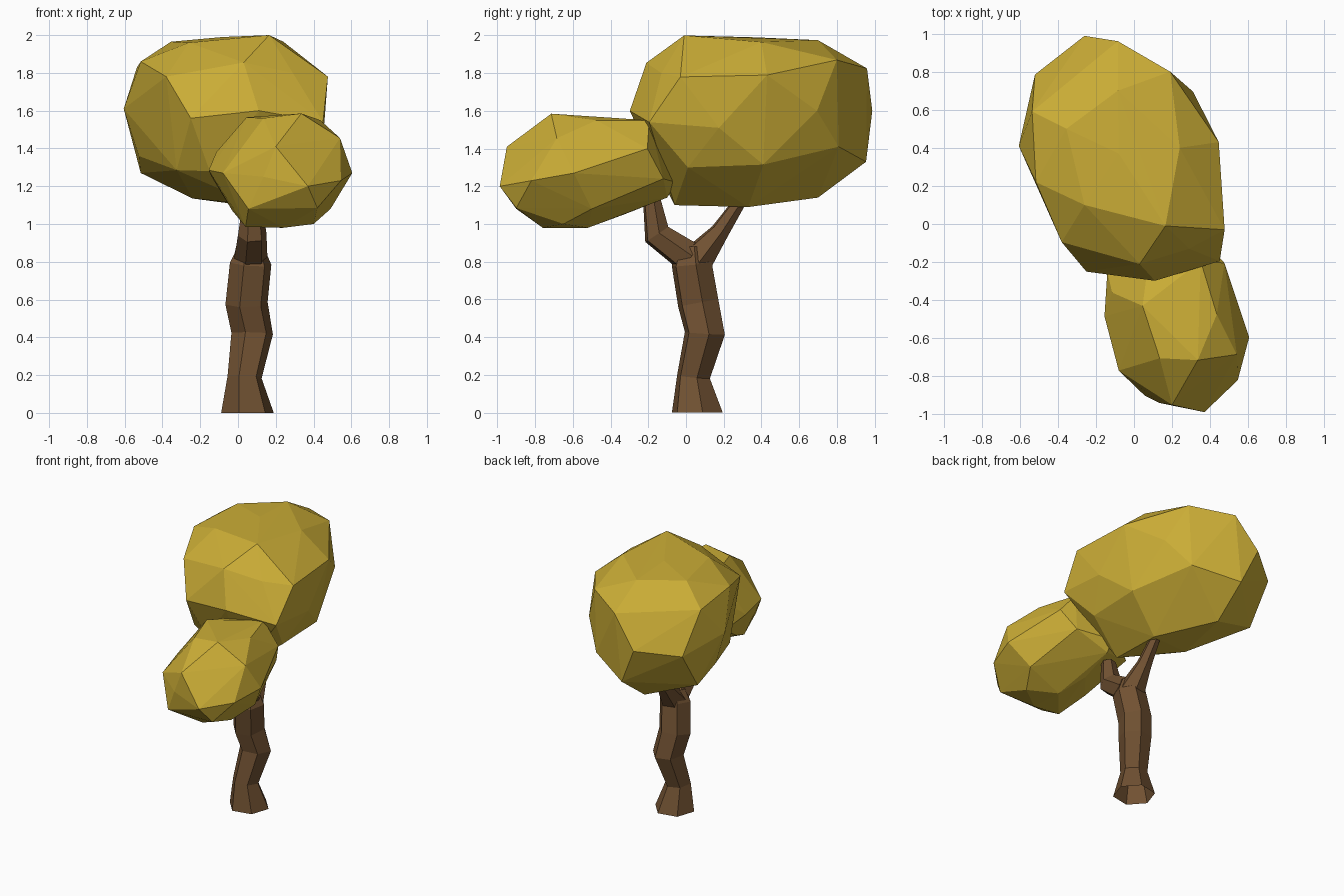
import bpy, bmesh, math
from mathutils import Vector


def material(name, color):
    m = bpy.data.materials.new(name)
    m.diffuse_color = (*color, 1)
    return m


bark = material("brown bark", (0.165, 0.083, 0.032))
leaf = material("mustard leaves", (0.60, 0.42, 0.037))


def finish(bm, name, mat):
    me = bpy.data.meshes.new(name)
    bm.to_mesh(me)
    bm.free()
    me.materials.append(mat)
    ob = bpy.data.objects.new(name, me)
    bpy.context.collection.objects.link(ob)
    return ob


def limb(name, path, sides=6, phase=0.2):
    """Angular tube along (x, y, z, radius) stations, open at its start."""
    bm = bmesh.new()
    rings = []
    pts = [Vector(p[:3]) for p in path]
    for i, p in enumerate(pts):
        d = pts[min(i + 1, len(pts) - 1)] - pts[max(i - 1, 0)]
        if p.z == 0:
            d = Vector((0, 0, 1))
        turn = Vector((0, 0, 1)).rotation_difference(d)
        ring = []
        for k in range(sides):
            a = phase + math.tau * k / sides
            off = Vector((math.cos(a), math.sin(a), 0)) * path[i][3]
            ring.append(bm.verts.new(p + turn @ off))
        rings.append(ring)
    for r, s in zip(rings, rings[1:]):
        for k in range(sides):
            n = (k + 1) % sides
            bm.faces.new((r[k], r[n], s[n], s[k]))
    bm.faces.new(rings[-1])
    return finish(bm, name, bark)


def crown(name, tiers):
    """Faceted leaf mass: convex hull over a few tiers of corner points."""
    bm = bmesh.new()
    for tier in tiers:
        for p in tier:
            bm.verts.new(p)
    bmesh.ops.convex_hull(bm, input=bm.verts)
    bmesh.ops.delete(bm, geom=[v for v in bm.verts if not v.link_faces], context='VERTS')
    bmesh.ops.recalc_face_normals(bm, faces=bm.faces)
    return finish(bm, name, leaf)


# Crooked trunk and its two branches
limb("trunk", [(0.05, 0.06, 0, 0.142), (0.035, 0.04, 0.19, 0.092),
               (0.075, 0.10, 0.42, 0.112), (0.045, 0.065, 0.58, 0.114),
               (0.067, 0.03, 0.79, 0.112), (0.067, 0.03, 0.88, 0.07)])
limb("front_branch", [(0.067, 0.02, 0.82, 0.09), (0.075, -0.155, 0.945, 0.077),
                      (0.075, -0.18, 1.12, 0.05)])
limb("back_branch", [(0.067, 0.05, 0.80, 0.095), (0.06, 0.18, 0.96, 0.052),
                     (0.05, 0.32, 1.17, 0.03)])

# Large rear crown: top, shoulder, waist, lower and bottom corners
crown("large_crown", [
    [(0.165, -0.01, 2.0), (0.24, 0.40, 1.965), (-0.085, 0.70, 1.975),
     (-0.355, 0.50, 1.965), (-0.08, 0.37, 1.99), (-0.26, 0.10, 1.96)],
    [(0.03, -0.21, 1.855), (0.29, -0.13, 1.80), (0.476, -0.03, 1.78),
     (0.445, 0.43, 1.79), (0.19, 0.80, 1.87), (-0.085, 0.96, 1.825),
     (-0.535, 0.59, 1.83), (-0.515, 0.22, 1.86), (-0.38, -0.095, 1.78)],
    [(0.11, -0.298, 1.60), (0.45, -0.195, 1.54), (0.455, 0.175, 1.51),
     (0.31, 0.695, 1.60), (-0.26, 0.988, 1.60), (-0.52, 0.785, 1.55),
     (-0.605, 0.41, 1.61), (-0.25, -0.25, 1.56)],
    [(0.36, 0.01, 1.30), (0.36, 0.41, 1.315), (0.17, 0.81, 1.41),
     (-0.14, 0.955, 1.33), (-0.515, 0.60, 1.27), (-0.525, 0.40, 1.36),
     (-0.325, -0.05, 1.285), (-0.15, -0.15, 1.28)],
    [(0.10, -0.06, 1.10), (0.10, 0.33, 1.09), (-0.15, 0.70, 1.14),
     (-0.24, 0.25, 1.135)],
])

# Small front crown
crown("small_crown", [
    [(0.335, -0.715, 1.585), (0.135, -0.705, 1.56), (0.045, -0.43, 1.565),
     (0.435, -0.475, 1.55), (0.35, -0.195, 1.55)],
    [(0.20, -0.95, 1.41), (0.54, -0.685, 1.455), (0.475, -0.205, 1.40),
     (0.08, -0.17, 1.49), (-0.115, -0.36, 1.38)],
    [(0.37, -0.988, 1.20), (0.135, -0.94, 1.25), (-0.08, -0.77, 1.27),
     (-0.155, -0.485, 1.285), (-0.14, -0.25, 1.25), (0.15, -0.05, 1.22),
     (0.40, -0.12, 1.24), (0.605, -0.595, 1.27), (0.545, -0.82, 1.23)],
    [(0.055, -0.90, 1.08), (0.42, -0.90, 1.085), (0.49, -0.50, 1.08),
     (0.15, -0.10, 1.14), (-0.03, -0.55, 1.07), (0.15, -0.33, 1.05)],
    [(0.04, -0.74, 0.985), (0.24, -0.76, 0.98), (0.225, -0.52, 0.98),
     (0.40, -0.65, 1.0)],
])
